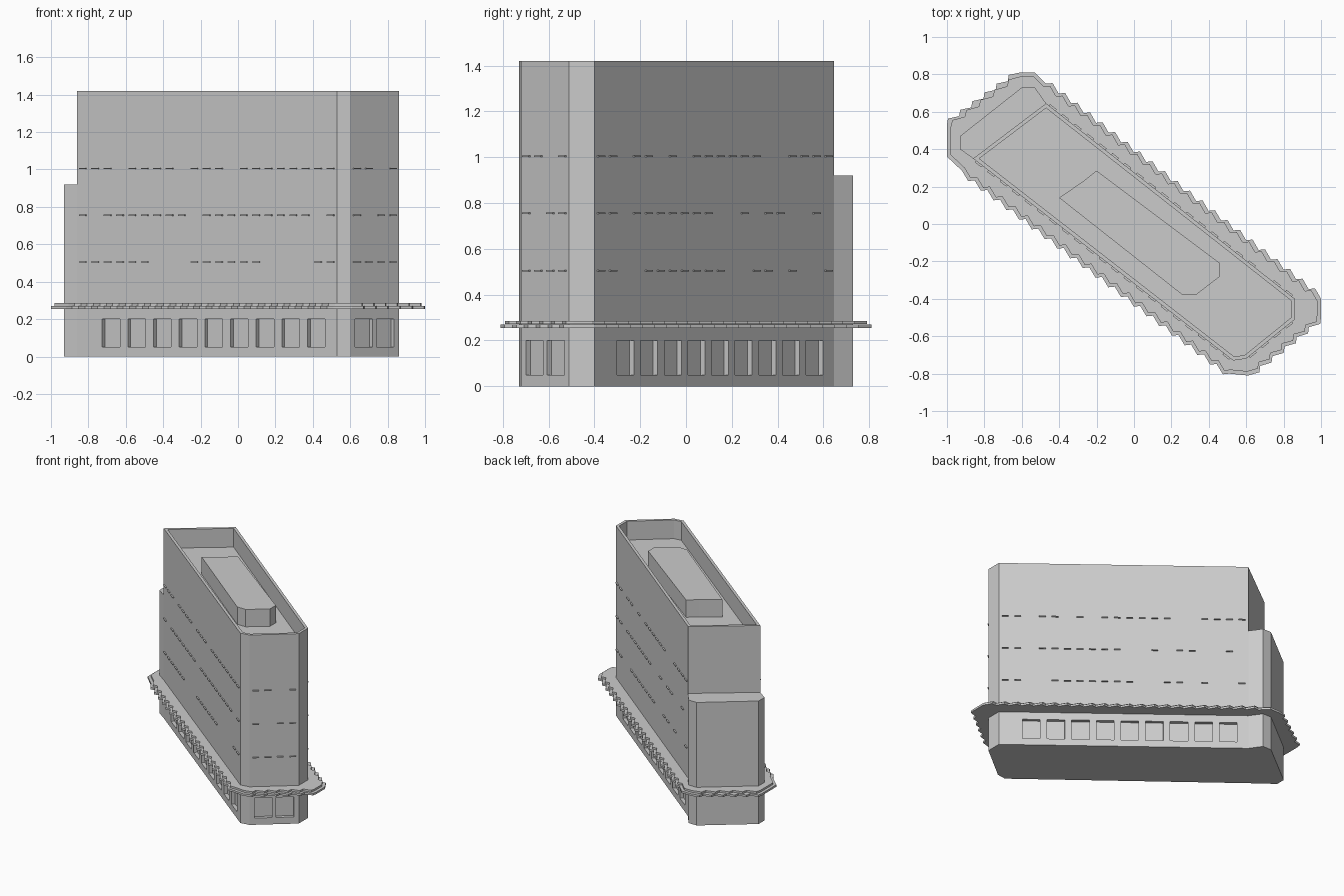
import bpy, bmesh, random
from mathutils import Vector, Matrix
from math import atan2

if "Cube" in bpy.data.objects:
    bpy.data.objects.remove(bpy.data.objects["Cube"])

random.seed(4)

# Footprints, counter-clockwise. The tower is the first six points; the rest is the lower end block.
LOW = [Vector(p) for p in [(-0.86, 0.35), (0.53, -0.73), (0.60, -0.72), (0.86, -0.51), (0.86, -0.40),
                           (-0.47, 0.645), (-0.53, 0.73), (-0.60, 0.73), (-0.93, 0.47), (-0.93, 0.40)]]
TOWER = LOW[:6]
CANOPY = [Vector(p) for p in [(-0.92, 0.285), (0.51, -0.80), (0.61, -0.81), (1.0, -0.50), (1.0, -0.40),
                              (-0.47, 0.75), (-0.53, 0.81), (-0.61, 0.81), (-1.0, 0.53), (-1.0, 0.36)]]


def finish(bm, name):
    bmesh.ops.recalc_face_normals(bm, faces=bm.faces[:])
    me = bpy.data.meshes.new(name)
    bm.to_mesh(me)
    bm.free()
    ob = bpy.data.objects.new(name, me)
    bpy.context.collection.objects.link(ob)
    return ob


def ring(bm, pts, z):
    return [bm.verts.new((p.x, p.y, z)) for p in pts]


def bridge(bm, a, b):
    n = len(a)
    for i in range(n):
        j = (i + 1) % n
        bm.faces.new((a[i], a[j], b[j], b[i]))


def outward(a, b):
    d = (b - a).normalized()
    return Vector((d.y, -d.x))


def inset(pts, d):
    out = []
    for i, p in enumerate(pts):
        n1 = outward(pts[i - 1], p)
        n2 = outward(p, pts[(i + 1) % len(pts)])
        out.append(p - (n1 + n2) * d / (1 + n1.dot(n2)))
    return out


def wall_box(bm, a, b, t, width, depth_out, depth_in, z0, z1):
    """Box on wall a-b, centred at fraction t, reaching out and into the wall."""
    n = outward(a, b)
    c = a.lerp(b, t) + n * (depth_out - depth_in) / 2
    m = (Matrix.Translation((c.x, c.y, (z0 + z1) / 2))
         @ Matrix.Rotation(atan2((b - a).y, (b - a).x), 4, 'Z')
         @ Matrix.Diagonal((width, depth_out + depth_in, z1 - z0, 1)))
    bmesh.ops.create_cube(bm, size=1, matrix=m)


# Main body: lower block, end ledge, tower walls, parapet and sunken roof
bm = bmesh.new()
ground, ledge = ring(bm, LOW, 0), ring(bm, LOW, 0.92)
bm.faces.new(ground)
bridge(bm, ground, ledge)
bm.faces.new([ledge[0]] + ledge[5:])
top = ring(bm, TOWER, 1.42)
bridge(bm, ledge[:6], top)
inner = inset(TOWER, 0.02)
rim, roof = ring(bm, inner, 1.42), ring(bm, inner, 1.28)
bridge(bm, top, rim)
bridge(bm, rim, roof)
bm.faces.new(roof)
body = finish(bm, "building_body")

# Ground floor window recesses
WALLS = {"front": (LOW[0], LOW[1]), "back": (LOW[4], LOW[5]), "right": (LOW[2], LOW[3])}
bm = bmesh.new()
for side, count in (("front", 9), ("back", 9), ("right", 2)):
    a, b = WALLS[side]
    for k in range(count):
        t = 0.13 + 0.79 * k / (count - 1) if count > 2 else 0.28 + 0.44 * k
        wall_box(bm, a, b, t, 0.12, 0.05, 0.025, 0.05, 0.20)
cutter = finish(bm, "window_cutter")
cutter.hide_render = True
mod = body.modifiers.new("windows", 'BOOLEAN')
mod.operation = 'DIFFERENCE'
mod.solver = 'EXACT'
mod.object = cutter
bpy.context.view_layer.objects.active = body
bpy.ops.object.modifier_apply(modifier=mod.name)
bpy.data.objects.remove(cutter)


# Stepped canopy around the ground floor, in two thin layers
def canopy(name, outline, z0, z1):
    outer, core = [], []
    inside = inset(LOW, 0.005)
    for i in range(len(outline)):
        j = (i + 1) % len(outline)
        a, b = outline[i], outline[j]
        n = max(1, round((b - a).length / 0.085))
        for k in range(n):
            outer.append(a.lerp(b, k / n))
            core.append(inside[i].lerp(inside[j], k / n))
            if n > 3:
                p = a.lerp(b, (k + 0.7) / n) + outward(a, b) * 0.024
                outer.append(Vector((max(-1, min(1, p.x)), max(-0.81, min(0.81, p.y)))))
                core.append(inside[i].lerp(inside[j], (k + 0.7) / n))
    bm = bmesh.new()
    rings = [ring(bm, core, z0), ring(bm, outer, z0), ring(bm, outer, z1), ring(bm, core, z1)]
    for r in range(3):
        bridge(bm, rings[r], rings[r + 1])
    finish(bm, name)


canopy("canopy_lower", CANOPY, 0.255, 0.270)
canopy("canopy_upper", inset(CANOPY, 0.02), 0.271, 0.285)

# Broken floor lines on the facades
bm = bmesh.new()
for z in (0.505, 0.755, 1.005):
    for a, b in WALLS.values():
        n = round((b - a).length / 0.085)
        for k in range(n):
            if random.random() < 0.75:
                wall_box(bm, a, b, (k + 0.5) / n, 0.045, 0.010, 0.004, z - 0.003, z + 0.003)
finish(bm, "floor_lines")

# Rooftop plant room
bm = bmesh.new()
plan = [Vector(p) for p in [(-0.40, 0.14), (0.26, -0.38), (0.33, -0.38), (0.46, -0.28),
                            (0.46, -0.21), (-0.20, 0.285), (-0.27, 0.23)]]
lo, hi = ring(bm, plan, 1.28), ring(bm, plan, 1.41)
bridge(bm, lo, hi)
bm.faces.new(hi)
finish(bm, "plant_room")
